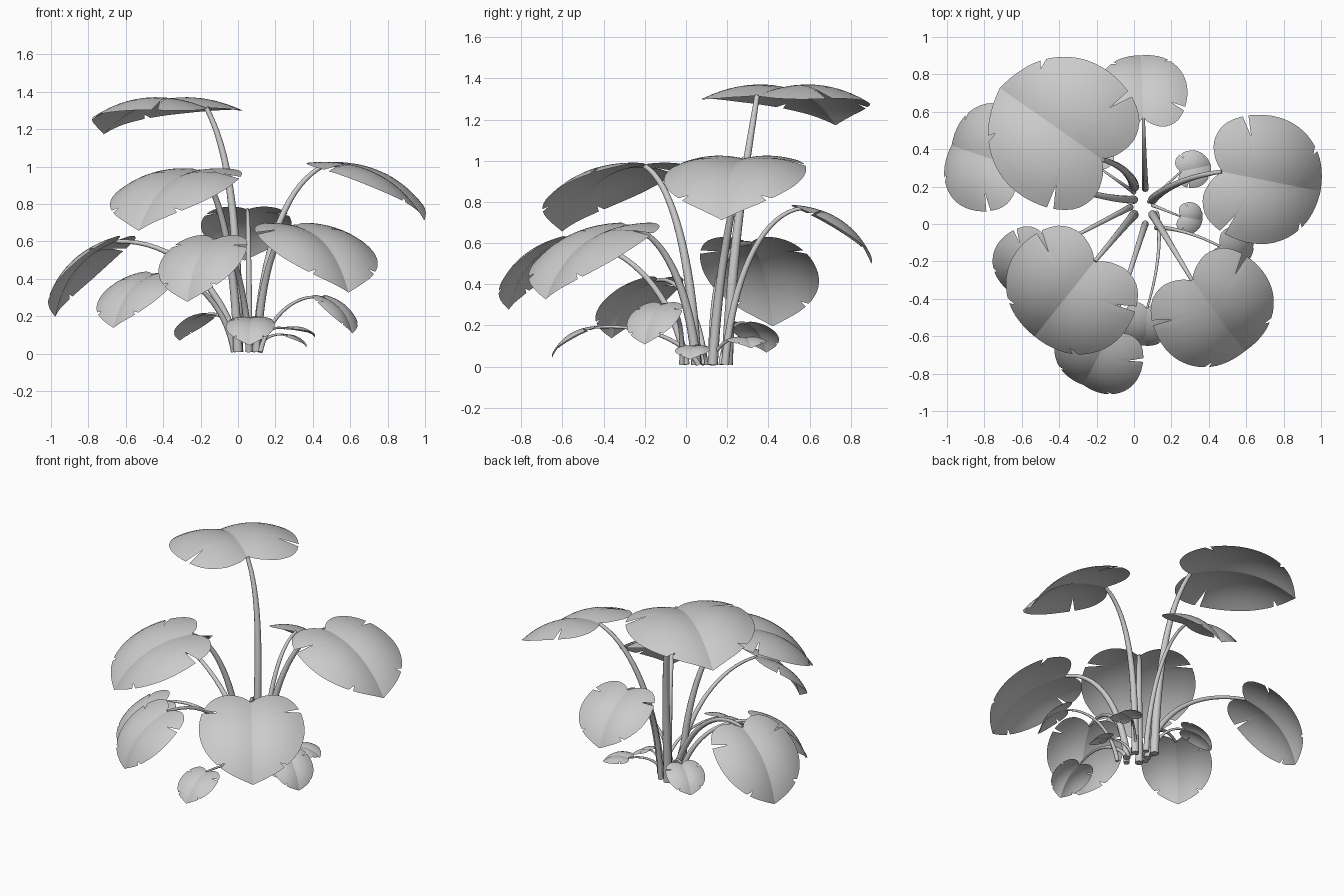
import bpy, bmesh, math
from mathutils import Vector as V

if "Cube" in bpy.data.objects:
    bpy.data.objects.remove(bpy.data.objects["Cube"])

# half outline of a heart-shaped blade: (sideways, lengthwise), half width = 1, tip at 1.7
HALF = [(0, 0), (.18, -.13), (.45, -.19), (.73, -.08), (.92, .2), (1, .58),
        (.95, .95), (.78, 1.26), (.53, 1.49), (.25, 1.63), (0, 1.71)]
COLS = 8


def outline(s):
    """Catmull-Rom sample of the half outline, s in 0..1"""
    f = s * (len(HALF) - 1)
    i = min(int(f), len(HALF) - 2)
    t = f - i
    p = [V(HALF[max(0, min(len(HALF) - 1, i + k))]) for k in (-1, 0, 1, 2)]
    return .5 * (2 * p[1] + (p[2] - p[0]) * t + (2 * p[0] - 5 * p[1] + 4 * p[2] - p[3]) * t * t
                 + (3 * p[1] - p[0] - 3 * p[2] + p[3]) * t ** 3)


def finish(bm, name, angle):
    me = bpy.data.meshes.new(name)
    bm.to_mesh(me)
    bm.free()
    ob = bpy.data.objects.new(name, me)
    bpy.context.collection.objects.link(ob)
    bpy.ops.object.select_all(action='DESELECT')
    ob.select_set(True)
    bpy.context.view_layer.objects.active = ob
    bpy.ops.object.shade_smooth_by_angle(angle=math.radians(angle))


def leaf(name, base, tip, hw):
    base, tip = V(base), V(tip)
    along = tip - base
    length = along.length
    along.normalize()
    side = along.cross(V((0, 0, 1))).normalized()
    up = side.cross(along)
    # outline samples, with narrow splits cut in from the edge
    samples = [(i / 32, 1.0) for i in range(33)]
    for s, depth in ((.4, .68), (.76, .82)):
        samples = [q for q in samples if abs(q[0] - s) > .016]
        samples += [(s - .012, 1), (s, depth), (s + .012, 1)]
    samples.sort()
    bm = bmesh.new()
    for sgn in (-1, 1):
        rows = []
        for s, depth in samples:
            rib = V((0, 1.7 * s ** 1.4))
            edge = outline(s)
            row = []
            for j in range(COLS + 1):
                p = rib.lerp(edge, depth * j / COLS)
                q = p.y / 1.7
                h = .56 * length * q * (1 - q) + hw * (.29 * p.x - .42 * p.x ** 2)
                row.append(bm.verts.new(base + along * (q * length)
                                        + side * (sgn * p.x * hw) + up * h))
            rows.append(row)
        for a, b in zip(rows, rows[1:]):
            for j in range(COLS):
                f = [a[j], a[j + 1], b[j + 1], b[j]]
                bm.faces.new(f if sgn > 0 else f[::-1])
    bmesh.ops.remove_doubles(bm, verts=bm.verts, dist=hw * .002)
    finish(bm, name, 22)


def stem(name, root, end, r0, r1, bow, n=18, sides=10):
    """Tapered tube that rises, then arches outward; low stems arch higher"""
    a, d = V((*root, .01)), V(end)
    go = d - a
    lift = 1.2 - .3 * d.z
    left = V((-go.y, go.x, 0)).normalized()
    b = a + V((go.x * .08, go.y * .08, go.z * .5)) + left * bow * .3
    c = a + V((go.x * .43, go.y * .43, go.z * lift)) + left * bow
    bm = bmesh.new()
    rings = []
    for i in range(n + 1):
        t = i / n
        m = 1 - t
        p = a * m ** 3 + b * 3 * m * m * t + c * 3 * m * t * t + d * t ** 3
        tan = ((b - a) * m * m + (c - b) * 2 * m * t + (d - c) * t * t).normalized()
        x = tan.cross(left).normalized()
        y = tan.cross(x)
        r = r0 + (r1 - r0) * t
        rings.append([bm.verts.new(p + x * (r * math.cos(k * math.tau / sides))
                                   + y * (r * math.sin(k * math.tau / sides)))
                      for k in range(sides)])
    for u, w in zip(rings, rings[1:]):
        for k in range(sides):
            k2 = (k + 1) % sides
            bm.faces.new((u[k], u[k2], w[k2], w[k]))
    bm.faces.new(rings[0][::-1])
    bm.faces.new(rings[-1])
    finish(bm, name, 40)


# name, stem root, blade attachment, blade tip, half width
PLANTS = [
    ("top", (0, .2), (-.17, .345, 1.315), (-.715, .725, 1.175), .405),
    ("right", (.1, .13), (.47, .28, 1.01), (.995, .175, .715), .345),
    ("left_front", (0, .05), (-.21, -.2, .975), (-.53, -.6, .66), .36),
    ("right_front", (.1, .05), (.31, -.3, .68), (.59, -.68, .33), .333),
    ("back", (.06, .19), (.05, .565, .77), (.035, .9, .5), .242),
    ("left", (0, .13), (-.65, .31, .6), (-.975, .42, .2), .293),
    ("front", (.06, 0), (-.13, -.59, .61), (-.27, -.86, .28), .242),
    ("left_low", (-.02, .09), (-.46, -.14, .42), (-.665, -.36, .14), .222),
    ("right_low", (.12, -.02), (.46, -.12, .3), (.61, -.2, .11), .138),
    ("front_low", (.12, .06), (.07, -.45, .19), (.06, -.65, .045), .13),
    ("back_left_low", (0, .17), (-.17, .29, .21), (-.31, .39, .07), .125),
    ("back_right_low", (.08, .12), (.25, .28, .135), (.41, .315, .09), .1),
    ("right_small", (.1, .1), (.25, .04, .1), (.365, .02, .035), .085),
]
# sideways bow of the curved stems
BOW = {"top": -.06, "right": .06, "left": .06, "right_low": .04, "front_low": .06}
for name, root, at, tip, hw in PLANTS:
    stem(name + "_stem", root, at, .006 + .055 * hw, .003 + .024 * hw, BOW.get(name, 0))
    leaf(name + "_leaf", at, tip, hw)
